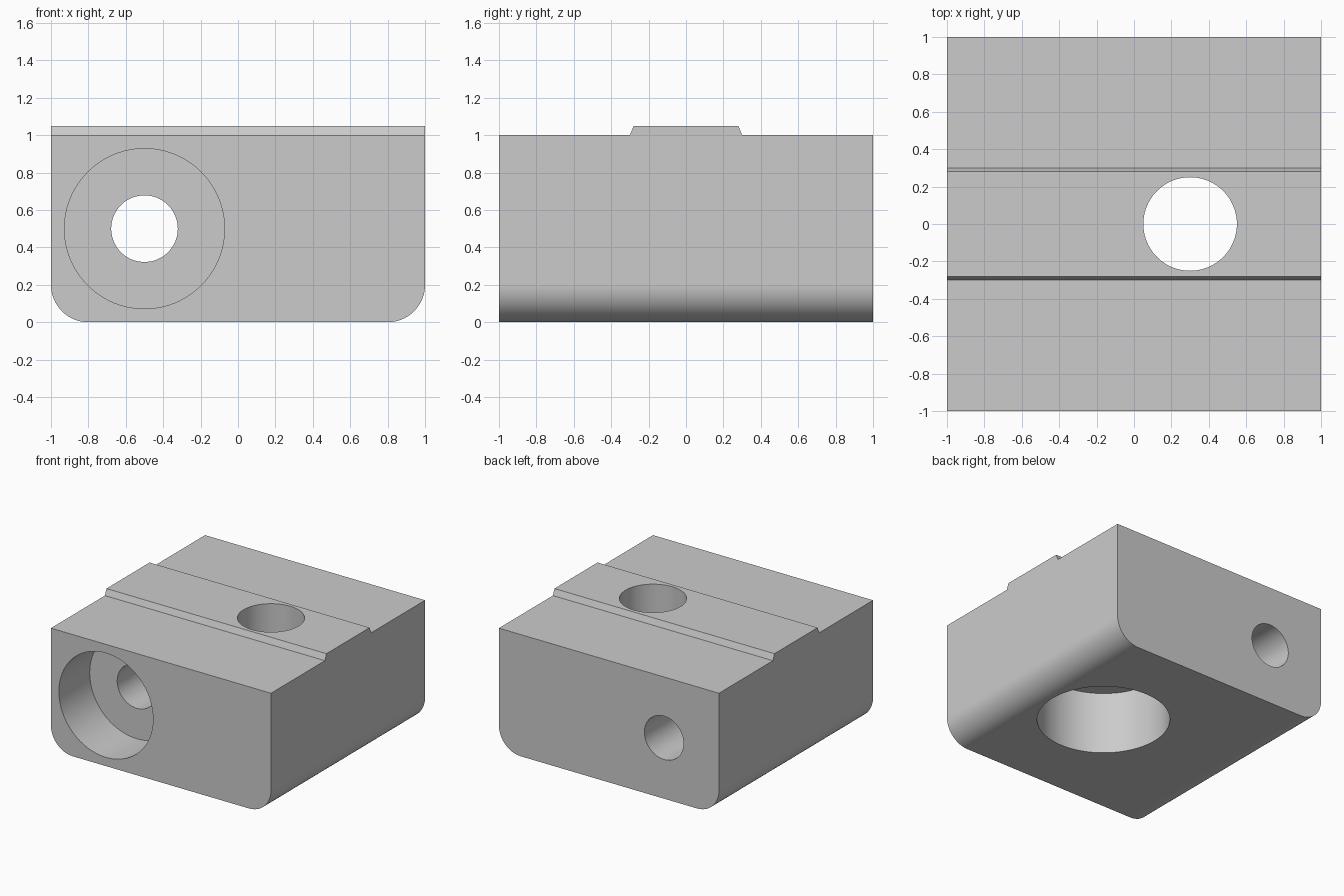
import bpy, bmesh, math
from mathutils import Vector

default = bpy.data.objects.get("Cube")
if default:
    bpy.data.objects.remove(default, do_unlink=True)

grey = bpy.data.materials.new("plain grey")
grey.use_nodes = True
grey.diffuse_color = (0.6, 0.6, 0.6, 1)
grey.node_tree.nodes["Principled BSDF"].inputs["Base Color"].default_value = grey.diffuse_color


def add_object(name, bm):
    bmesh.ops.recalc_face_normals(bm, faces=bm.faces)
    mesh = bpy.data.meshes.new(name)
    bm.to_mesh(mesh)
    bm.free()
    mesh.materials.append(grey)
    obj = bpy.data.objects.new(name, mesh)
    bpy.context.collection.objects.link(obj)
    return obj


def cut_bore(body, name, start, axis, steps, sides=96):
    """Cut a stepped round bore; steps are (radius, distance along axis)."""
    bm = bmesh.new()
    turn = Vector((0, 0, 1)).rotation_difference(Vector(axis))
    rings = []
    for radius, dist in steps:
        angles = [2 * math.pi * i / sides for i in range(sides)]
        rings.append([bm.verts.new(Vector(start) + turn @ Vector(
            (radius * math.cos(a), radius * math.sin(a), dist))) for a in angles])
    for low, high in zip(rings, rings[1:]):
        for i in range(sides):
            j = (i + 1) % sides
            bm.faces.new((low[i], low[j], high[j], high[i]))
    bm.faces.new(rings[0])
    bm.faces.new(rings[-1])
    cutter = add_object(name, bm)
    cutter.hide_render = True
    mod = body.modifiers.new(name, 'BOOLEAN')
    mod.operation = 'DIFFERENCE'
    mod.solver = 'EXACT'
    mod.object = cutter
    bpy.ops.object.modifier_apply(modifier=name)
    bpy.data.objects.remove(cutter, do_unlink=True)


# Block with a raised tapered rib, swept across x
section = [(-1, 0), (1, 0), (1, 1), (0.3, 1), (0.28, 1.05),
           (-0.28, 1.05), (-0.3, 1), (-1, 1)]
bm = bmesh.new()
end = bm.faces.new([bm.verts.new((-1, y, z)) for y, z in section])
swept = bmesh.ops.extrude_face_region(bm, geom=[end])["geom"]
bmesh.ops.translate(bm, vec=(2, 0, 0),
                    verts=[v for v in swept if isinstance(v, bmesh.types.BMVert)])

# Rounded lower side edges
lower = [e for e in bm.edges if all(v.co.z < 0.01 for v in e.verts)
         and abs(e.verts[0].co.x - e.verts[1].co.x) < 0.01]
bmesh.ops.bevel(bm, geom=lower, offset=0.2, segments=16, profile=0.5, affect='EDGES')
block = add_object("mounting_block", bm)
bpy.ops.object.select_all(action='DESELECT')
block.select_set(True)
bpy.context.view_layer.objects.active = block

# Counterbored hole from the front, and one from below
cut_bore(block, "front_bore", (-0.5, -1, 0.5), (0, 1, 0),
         [(0.428, -0.1), (0.428, 0.4), (0.178, 0.4), (0.178, 2.1)])
cut_bore(block, "lower_bore", (0.3, 0, 0), (0, 0, 1),
         [(0.5, -0.1), (0.5, 0.515), (0.25, 0.515), (0.25, 1.2)])

# Smooth curved walls, crisp flat faces
bpy.ops.object.shade_smooth_by_angle(angle=math.radians(30))
weighted = block.modifiers.new("even_shading", 'WEIGHTED_NORMAL')
weighted.keep_sharp = True
